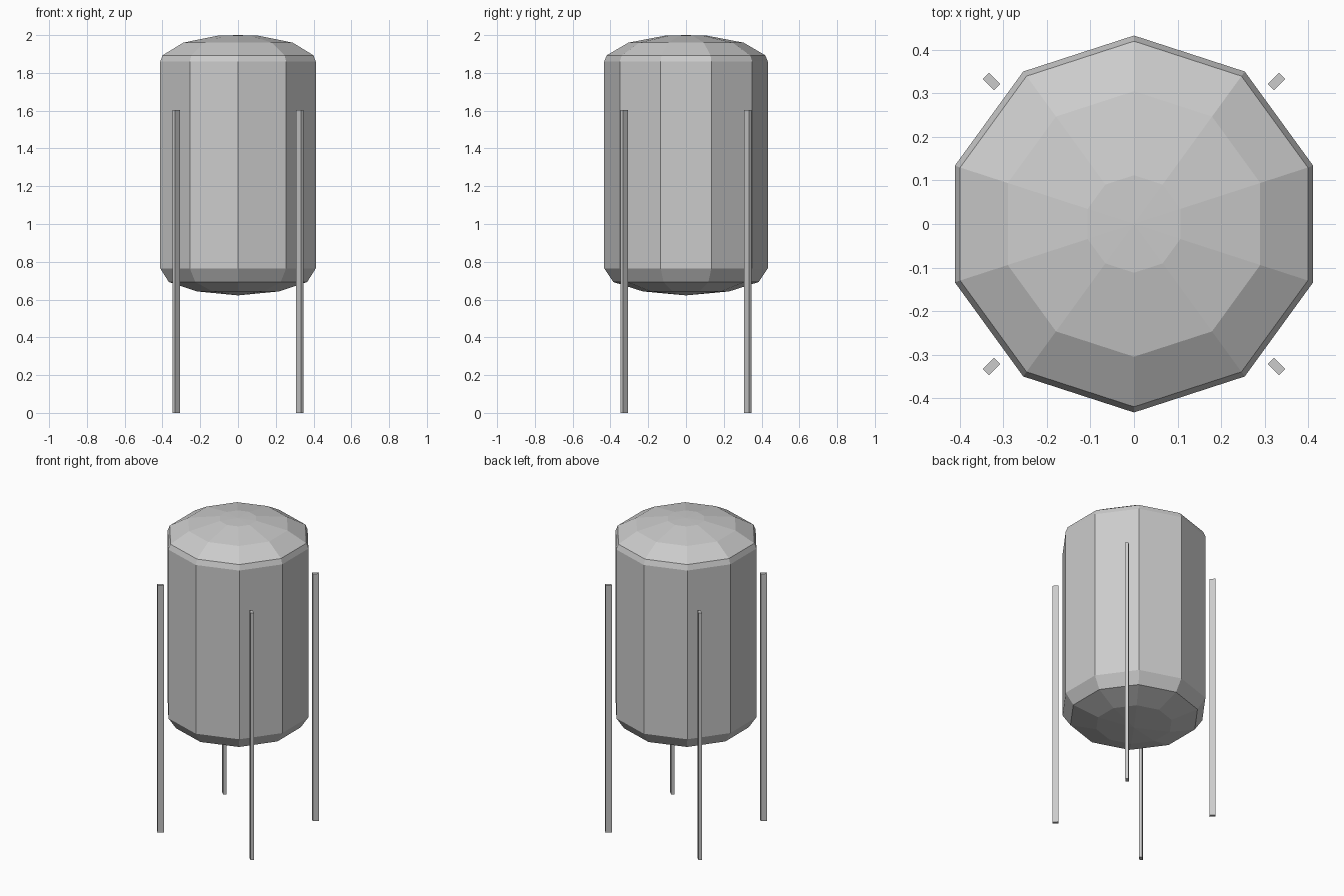
import bpy
import bmesh
from math import sin, cos, pi, radians
from mathutils import Matrix

cube = bpy.data.objects.get("Cube")
if cube:
    bpy.data.objects.remove(cube, do_unlink=True)

SIDES = 10

# Single grey metal for the whole model
metal = bpy.data.materials.new("grey_metal")
metal.use_nodes = True
grey = (0.6, 0.6, 0.6, 1)
metal.diffuse_color = grey
metal.node_tree.nodes["Principled BSDF"].inputs["Base Color"].default_value = grey


def add_object(name, bm):
    bmesh.ops.recalc_face_normals(bm, faces=bm.faces)
    mesh = bpy.data.meshes.new(name)
    bm.to_mesh(mesh)
    bm.free()
    mesh.materials.append(metal)
    obj = bpy.data.objects.new(name, mesh)
    bpy.context.collection.objects.link(obj)
    return obj


def lathe(name, bottom, profile, top):
    """Faceted solid of revolution with a pole at each end."""
    bm = bmesh.new()
    rings = []
    for r, z in profile:
        angles = [pi / 2 + 2 * pi * i / SIDES for i in range(SIDES)]
        rings.append([bm.verts.new((r * cos(a), r * sin(a), z)) for a in angles])
    low, high = bm.verts.new((0, 0, bottom)), bm.verts.new((0, 0, top))
    for i in range(SIDES):
        j = (i + 1) % SIDES
        bm.faces.new((low, rings[0][j], rings[0][i]))
        bm.faces.new((high, rings[-1][i], rings[-1][j]))
        for a, b in zip(rings, rings[1:]):
            bm.faces.new((a[i], a[j], b[j], b[i]))
    return add_object(name, bm)


# Tank with domed ends
lathe("tank", 0.622,
      [(0.228, 0.643), (0.385, 0.693), (0.433, 0.765),
       (0.433, 1.86), (0.42, 1.893), (0.305, 1.96), (0.112, 1.997)], 2.0)

# Four flat legs set diagonally around the tank
for side, sx in (("left", 1), ("right", -1)):
    for end, sy in (("front", -1), ("back", 1)):
        bm = bmesh.new()
        turn = Matrix.Rotation(radians(45 * sx * sy), 4, "Z")
        place = Matrix.Translation((0.3275 * sx, 0.3275 * sy, 0.802))
        size = Matrix.Diagonal((0.036, 0.0195, 1.604, 1))
        bmesh.ops.create_cube(bm, size=1, matrix=place @ turn @ size)
        add_object(f"{end}_{side}_leg", bm)
